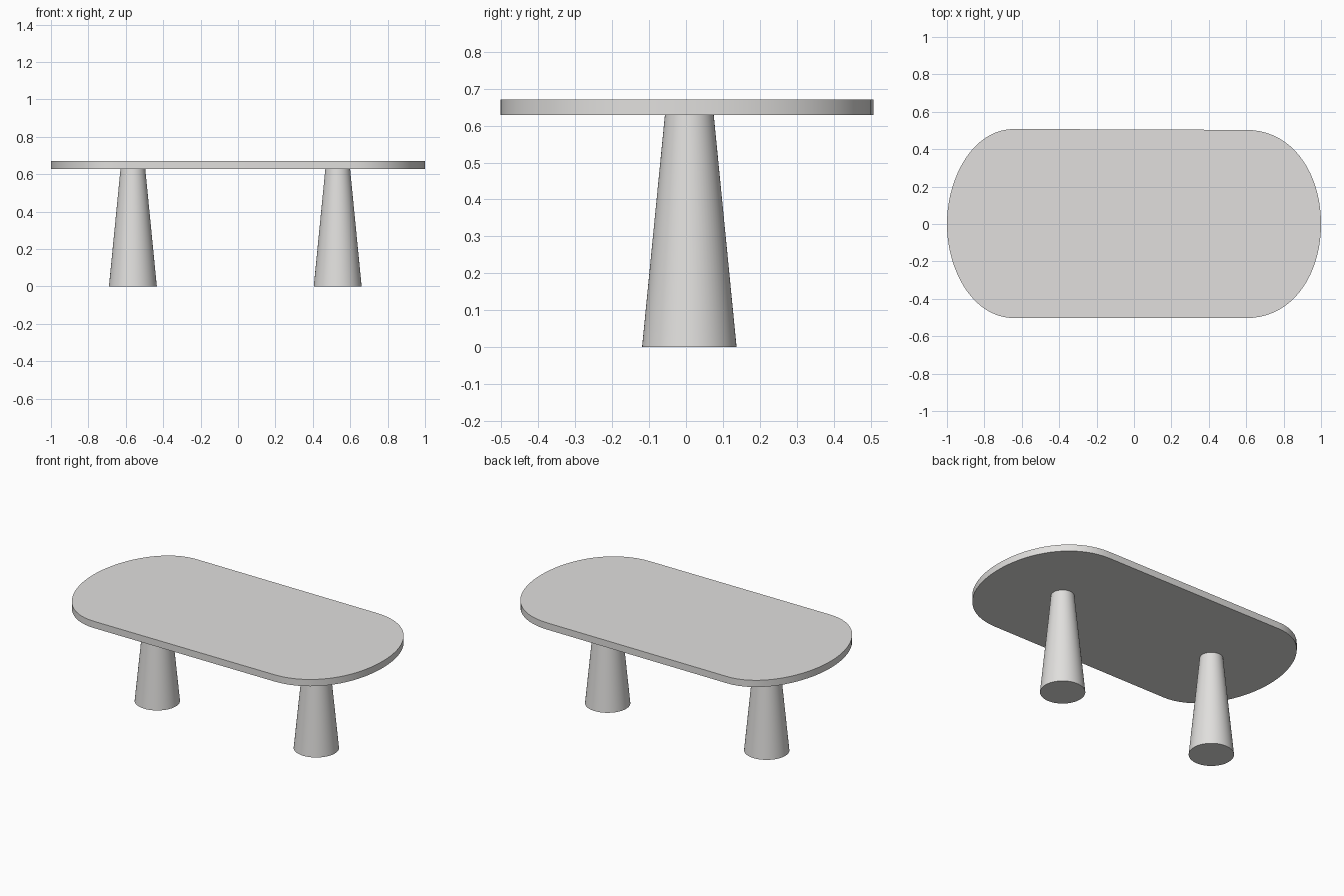
import bpy, bmesh
from mathutils import Vector
from mathutils.geometry import interpolate_bezier

if "Cube" in bpy.data.objects:
    bpy.data.objects.remove(bpy.data.objects["Cube"])

stone = bpy.data.materials.new("warm_light_grey")
stone.diffuse_color = (0.75, 0.74, 0.725, 1)
stone.use_nodes = True
stone.node_tree.nodes["Principled BSDF"].inputs["Base Color"].default_value = stone.diffuse_color


def finish(name, bm):
    bmesh.ops.recalc_face_normals(bm, faces=bm.faces)
    me = bpy.data.meshes.new(name)
    bm.to_mesh(me)
    bm.free()
    me.materials.append(stone)
    ob = bpy.data.objects.new(name, me)
    bpy.context.collection.objects.link(ob)
    bpy.ops.object.select_all(action='DESELECT')
    ob.select_set(True)
    bpy.context.view_layer.objects.active = ob
    bpy.ops.object.shade_smooth_by_angle(angle=0.6)
    return ob


# Tabletop: four rounded quarters joined into one outline, then extruded
def quarter(sx, sy, start, handle, width, bow):
    pts = [Vector((sx * x, sy * y, 0.628)) for x, y in
           ((start, width), (handle, width), (1, bow), (1, 0))]
    return interpolate_bezier(*pts, 20)


outline = quarter(1, 1, 0.60, 0.85, 0.503, 0.27)
outline += quarter(1, -1, 0.60, 0.85, 0.503, 0.27)[::-1][1:]
outline += quarter(-1, -1, 0.64, 0.86, 0.503, 0.25)
outline += quarter(-1, 1, 0.64, 0.86, 0.508, 0.25)[::-1][1:]

bm = bmesh.new()
base = bm.faces.new([bm.verts.new(p) for p in outline])
ext = bmesh.ops.extrude_face_region(bm, geom=[base], use_keep_orig=True)
bmesh.ops.translate(bm, vec=(0, 0, 0.042),
                    verts=[v for v in ext["geom"] if isinstance(v, bmesh.types.BMVert)])
finish("tabletop", bm)

# Tapered round legs
for name, x in (("left_leg", -0.562), ("right_leg", 0.533)):
    bm = bmesh.new()
    bmesh.ops.create_cone(bm, cap_ends=True, segments=64,
                          radius1=0.128, radius2=0.066, depth=0.63)
    bmesh.ops.translate(bm, vec=(x, 0.009, 0.315), verts=bm.verts)
    finish(name, bm)
